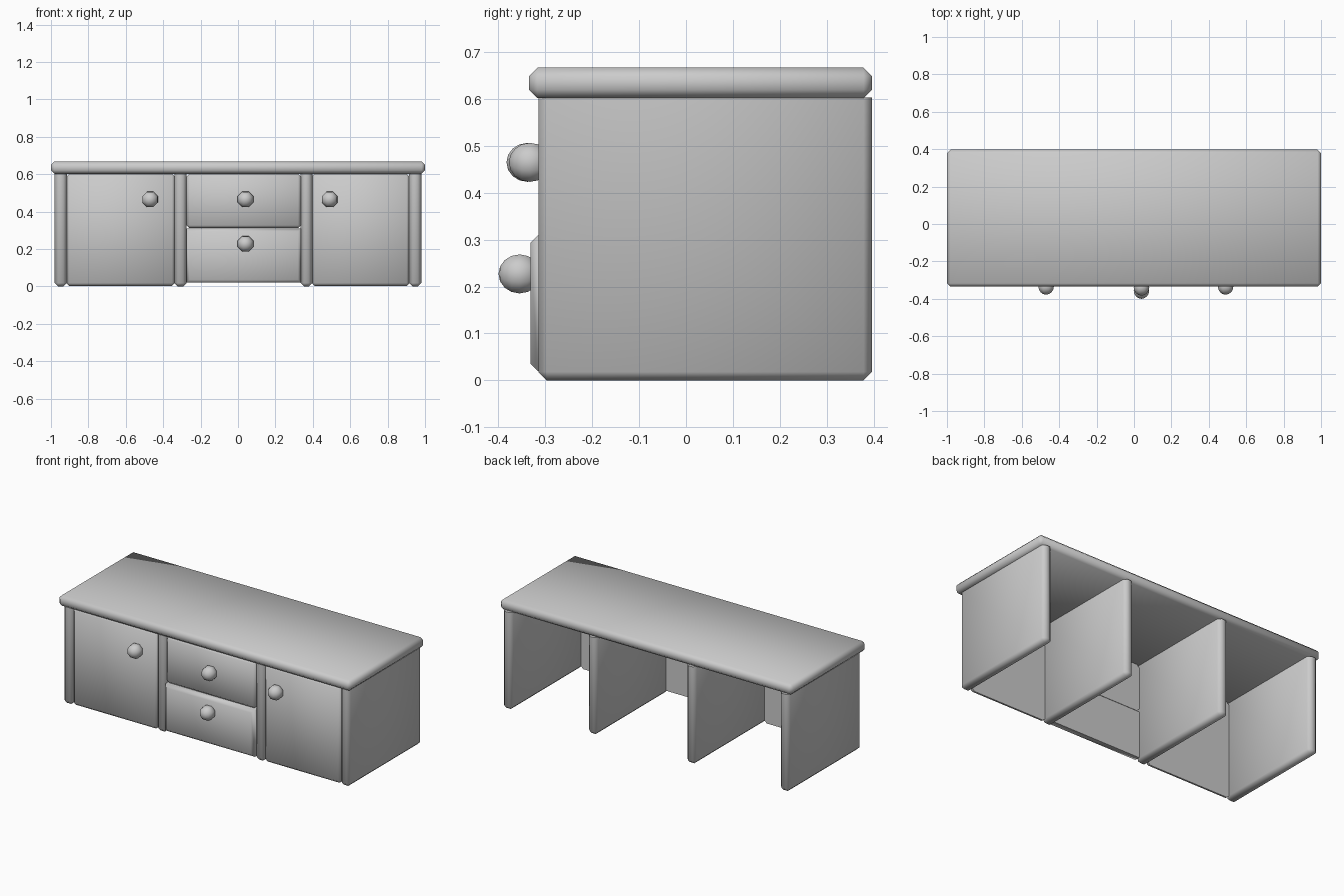
import bpy, bmesh, math
from mathutils import Matrix, Vector

if "Cube" in bpy.data.objects:
    bpy.data.objects.remove(bpy.data.objects["Cube"])


def finish(bm, name):
    mesh = bpy.data.meshes.new(name)
    bm.to_mesh(mesh)
    bm.free()
    ob = bpy.data.objects.new(name, mesh)
    bpy.context.collection.objects.link(ob)
    bpy.ops.object.select_all(action='DESELECT')
    ob.select_set(True)
    bpy.context.view_layer.objects.active = ob
    bpy.ops.object.shade_smooth_by_angle(angle=math.radians(60))
    return ob


def box(name, x, y, z, bevel=0.018, keep=None):
    """Chamfered box from (min, max) ranges; keep(edge centre) picks the edges to chamfer."""
    bm = bmesh.new()
    bmesh.ops.create_cube(bm, size=1)
    for v in bm.verts:
        v.co = Vector(r[0] if c < 0 else r[1] for c, r in zip(v.co, (x, y, z)))
    edges = [e for e in bm.edges
             if keep is None or keep((e.verts[0].co + e.verts[1].co) / 2)]
    bmesh.ops.bevel(bm, geom=edges, offset=bevel, segments=1,
                    affect='EDGES', profile=0.5, clamp_overlap=True)
    return finish(bm, name)


def knob(name, x, y, z):
    """Eight-sided ball with its pole facing forward."""
    bm = bmesh.new()
    bmesh.ops.create_uvsphere(bm, u_segments=8, v_segments=8, radius=0.045)
    turn = Matrix.Rotation(math.pi / 2, 4, 'X') @ Matrix.Rotation(math.pi / 8, 4, 'Z')
    bmesh.ops.transform(bm, matrix=Matrix.Translation((x, y, z)) @ turn, verts=bm.verts)
    return finish(bm, name)


# Worktop
box("worktop", (-1, 1), (-0.335, 0.397), (0.602, 0.667))

# Upright panels, square where they meet the worktop
panels = {"left_side_panel": (-0.98, -0.915), "left_divider": (-0.34, -0.275),
          "right_divider": (0.335, 0.397), "right_side_panel": (0.915, 0.98)}
for name, x in panels.items():
    box(name, x, (-0.315, 0.397), (0, 0.603), keep=lambda c: c.z < 0.6)

# Doors and drawer fronts: x range, front y, z range, knob x and z
fronts = {
    "left_door": ((-0.917, -0.337), -0.31, (0.002, 0.603), -0.47, 0.465),
    "right_door": ((0.395, 0.917), -0.31, (0.002, 0.603), 0.49, 0.465),
    "upper_drawer": ((-0.275, 0.337), -0.315, (0.311, 0.603), 0.04, 0.465),
    "lower_drawer": ((-0.275, 0.337), -0.332, (0.02, 0.309), 0.04, 0.227),
}
for name, (x, y, z, kx, kz) in fronts.items():
    box(name, x, (y, -0.283), z, bevel=0.016, keep=lambda c: c.y < y + 0.02)
    knob(name + "_knob", kx, y - 0.023, kz)
